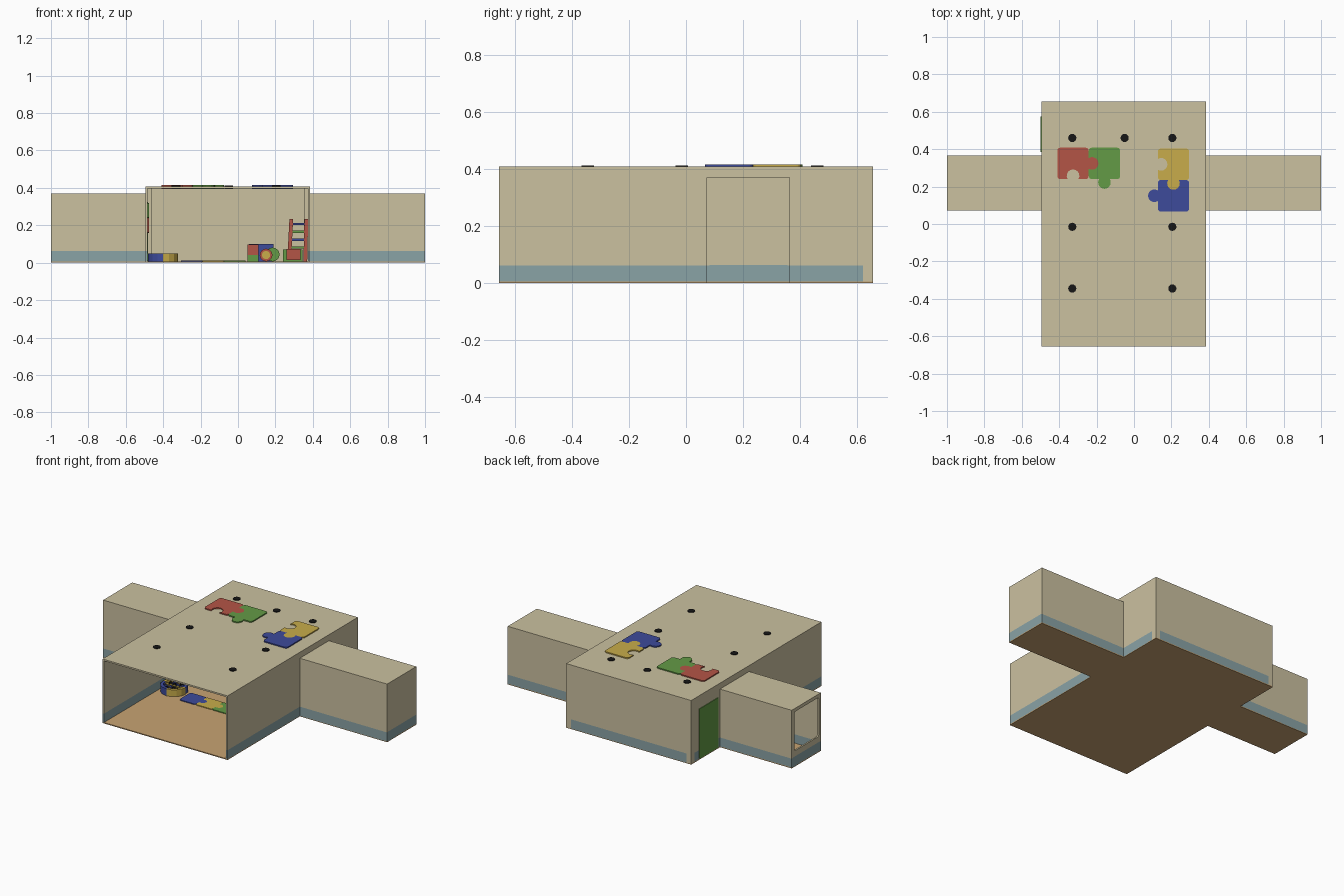
import bpy, bmesh, math
from mathutils import Vector, Matrix

if "Cube" in bpy.data.objects:
    bpy.data.objects.remove(bpy.data.objects["Cube"])

COLOURS = {
    "beige": (0.597, 0.533, 0.352), "grey_blue": (0.254, 0.366, 0.381),
    "wood": (0.58, 0.37, 0.17), "red": (0.456, 0.091, 0.061),
    "green": (0.127, 0.328, 0.061), "yellow": (0.578, 0.413, 0.07),
    "blue": (0.048, 0.07, 0.328), "black": (0.008, 0.008, 0.008),
}
MATS = {}
for key, rgb in COLOURS.items():
    MATS[key] = bpy.data.materials.new(key)
    MATS[key].diffuse_color = (*rgb, 1)


def finish(name, bm, *cols):
    bmesh.ops.recalc_face_normals(bm, faces=bm.faces)
    me = bpy.data.meshes.new(name)
    bm.to_mesh(me)
    bm.free()
    ob = bpy.data.objects.new(name, me)
    bpy.context.collection.objects.link(ob)
    for c in cols:
        me.materials.append(MATS[c])
    return ob


def box(name, x, y, z, col):
    bm = bmesh.new()
    size = (x[1] - x[0], y[1] - y[0], z[1] - z[0])
    mid = [(a + b) / 2 for a, b in (x, y, z)]
    bmesh.ops.create_cube(bm, size=1, matrix=Matrix.Translation(mid) @ Matrix.Diagonal((*size, 1)))
    return finish(name, bm, col)


def disc(name, centre, r, depth, col, axis="Z", seg=16):
    bm = bmesh.new()
    rot = Matrix.Rotation(math.pi / 2, 4, "X") if axis == "Y" else Matrix()
    bmesh.ops.create_cone(bm, cap_ends=True, segments=seg, radius1=r, radius2=r, depth=depth,
                          matrix=Matrix.Translation(centre) @ rot)
    return finish(name, bm, col)


def prism(name, pts, depth, col, matrix):
    """Extrude a flat outline along local z and place it."""
    bm = bmesh.new()
    f = bm.faces.new([bm.verts.new((p[0], p[1], 0)) for p in pts])
    ext = bmesh.ops.extrude_face_region(bm, geom=[f])
    bmesh.ops.translate(bm, verts=[v for v in ext["geom"] if isinstance(v, bmesh.types.BMVert)],
                        vec=(0, 0, depth))
    bm.transform(matrix)
    return finish(name, bm, col)


def outline(hw, hh, corner, knobs=(0, 0, 0, 0), r=0.034, off=0.018):
    """Rounded rectangle with tabs (1) or sockets (-1) on right, top, left, bottom."""
    pts = []
    for i in range(4):
        a, b = (hw, hh) if i % 2 == 0 else (hh, hw)
        side = []                       # side runs upward at local x = a
        if knobs[i]:
            half = math.acos(-off / r)
            for k in range(11):
                t = -half + 2 * half * k / 10
                side.append((a + knobs[i] * (off + r * math.cos(t)), r * math.sin(t)))
        for k in range(5):
            t = k / 4 * math.pi / 2
            side.append((a - corner + corner * math.cos(t), b - corner + corner * math.sin(t)))
        ang = i * math.pi / 2
        c, s = math.cos(ang), math.sin(ang)
        pts += [(c * x - s * y, s * x + c * y) for x, y in side]
    return pts


def puzzle(name, centre, size, knobs, col, depth, rot=Matrix()):
    k = size / 0.168
    pts = outline(size / 2, size / 2, 0.016 * k, knobs, 0.034 * k, 0.018 * k)
    return prism(name, pts, depth, col, Matrix.Translation(centre) @ rot)


def wall(name, x, y, top, band=0.062):
    """Wall with a painted skirting band."""
    box(name + "_skirting", x, y, (0.004, band), "grey_blue")
    box(name, x, y, (band, top), "beige")


XL, XR, YF, YB, T = -0.495, 0.385, -0.655, 0.655, 0.01
H, HC, CY0, CY1 = 0.408, 0.37, 0.072, 0.365

# floor and roof of the hall
box("hall_floor", (XL, XR), (YF, YB), (0, 0.006), "wood")
box("hall_roof", (XL, XR), (YF, YB), (H - T, H), "beige")

# hall side walls, corner posts and corridors
for side, x, s in (("left", XL, 1), ("right", XR, -1)):
    wx = tuple(sorted((x, x + s * T)))
    wall(side + "_wall_front", wx, (YF, CY0), H - T)
    wall(side + "_wall_back", wx, (CY1, 0.62), H - T)
    box(side + "_wall_lintel", wx, (CY0, CY1), (HC - T, H - T), "beige")
    box(side + "_corner_post", tuple(sorted((x, x + s * 0.033))), (0.62, YB), (0.004, H - T), "beige")
    end = -s
    cx = tuple(sorted((x, end)))
    box(side + "_corridor_floor", cx, (CY0, CY1), (0, 0.006), "wood")
    box(side + "_corridor_roof", cx, (CY0, CY1), (HC - T, HC), "beige")
    wall(side + "_corridor_front_wall", cx, (CY0, CY0 + T), HC - T)
    wall(side + "_corridor_back_wall", cx, (CY1 - T, CY1), HC - T)
    ex = tuple(sorted((end, end + s * T)))
    box(side + "_end_skirting", ex, (CY0 + T, CY1 - T), (0.004, 0.064), "grey_blue")
    panel = box(side + "_end_panel", ex, (CY0 + T, CY1 - T), (0.064, HC - T), "beige")
    # rounded window opening
    place = Matrix.Translation((end - 0.05, 0.2145, 0.2245)) @ Matrix(
        ((0, 0, 1, 0), (1, 0, 0, 0), (0, 1, 0, 0), (0, 0, 0, 1)))
    cutter = prism(side + "_window_cutter", outline(0.122, 0.124, 0.01), 0.1, "beige", place)
    cutter.hide_render = True
    cutter.hide_viewport = True
    cutter.display_type = "WIRE"
    mod = panel.modifiers.new("window", "BOOLEAN")
    mod.operation, mod.object, mod.solver = "DIFFERENCE", cutter, "EXACT"

# back wall, plain on the inside
wall("back_wall", (XL + 0.033, XR - 0.033), (YB - T, YB), H - T)
box("back_wall_lining", (XL + 0.033, XR - 0.033), (YB - 0.018, YB - T), (0.006, H - T), "beige")

# door in the left wall
box("door", (XL - 0.004, XL + T + 0.004), (0.385, 0.575), (0.008, 0.325), "green")

# ceiling spotlights showing through the roof
for x, y in [(-0.33, 0.46), (-0.05, 0.46), (0.205, 0.46)] + [
        (x, y) for x in (-0.33, 0.205) for y in (-0.015, -0.345)]:
    disc("spotlight", (x, y, 0.403), 0.022, 0.018, "black")

# puzzle panels through the roof
P = 0.168
puzzle("roof_puzzle_red", (-0.326, 0.324, 0.393), P, (1, 0, 0, -1), "red", 0.022)
puzzle("roof_puzzle_green", (-0.158, 0.324, 0.393), P, (0, 0, -1, 1), "green", 0.022)
puzzle("roof_puzzle_yellow", (0.211, 0.319, 0.393), P, (0, 0, -1, 1), "yellow", 0.022)
puzzle("roof_puzzle_blue", (0.211, 0.151, 0.393), P, (0, -1, 1, 0), "blue", 0.022)

# puzzle mats in a row on the hall floor
for i, col in enumerate(("blue", "yellow", "green")):
    puzzle("mat_" + col, (-0.247 + i * 0.115, -0.10, 0.006), 0.115,
           (1 if i < 2 else 0, 0, -1 if i else 0, 0), col, 0.005)

# play panel on the left wall
to_wall = Matrix(((0, 0, 1, 0), (1, 0, 0, 0), (0, 1, 0, 0), (0, 0, 0, 1)))
for i, col in enumerate(("red", "yellow", "green", "blue")):
    puzzle("wall_puzzle_" + col, (XL + T, -0.12 + 0.08 * (i % 2), 0.20 + 0.08 * (i // 2)), 0.08,
           (1 if i % 2 == 0 else 0, 0, -1 if i % 2 else 0, 0), col, 0.008, to_wall)

# round ball pit with alternating padded segments
bm = bmesh.new()
n, rings = 16, []
for i in range(n):
    a = 2 * math.pi * i / n
    rings.append([bm.verts.new((-0.40 + r * math.cos(a), -0.07 + r * math.sin(a), z))
                  for r, z in ((0.08, 0.006), (0.08, 0.05), (0.062, 0.05), (0.062, 0.006))])
for i in range(n):
    for k in range(4):
        a, b = rings[i], rings[(i + 1) % n]
        f = bm.faces.new((a[k], b[k], b[(k + 1) % 4], a[(k + 1) % 4]))
        f.material_index = (i // 4) % 2
finish("ball_pit_ring", bm, "blue", "yellow")
bm = bmesh.new()
for count, rad in ((1, 0), (6, 0.024), (12, 0.048)):
    for i in range(count):
        a = 2 * math.pi * i / count
        old = set(bm.faces)
        bmesh.ops.create_icosphere(bm, subdivisions=1, radius=0.012, matrix=Matrix.Translation(
            (-0.40 + rad * math.cos(a), -0.07 + rad * math.sin(a), 0.036)))
        for f in set(bm.faces) - old:
            f.material_index = i % 3
finish("ball_pit_balls", bm, "yellow", "blue", "black")
disc("ball_pit_base", (-0.40, -0.07, 0.018), 0.062, 0.024, "blue")

# climbing ladder by the right wall
for x0, x1 in ((0.263, 0.275), (0.35, 0.355)):
    pts = [(x0, 0.006), (x0 + 0.02, 0.006), (x1 + 0.02, 0.233), (x1, 0.233)]
    rail = Matrix.Translation((0, 0.51, 0)) @ Matrix.Rotation(math.pi / 2, 4, "X")
    prism("ladder_rail", pts, 0.022, "red", rail)
for i, col in enumerate(("green", "blue", "green", "blue")):
    z = 0.075 + i * 0.042
    box("ladder_rung", (0.285, 0.355), (0.493, 0.505), (z, z + 0.012), col)

# soft play blocks
box("play_block_red", (0.05, 0.11), (0.42, 0.48), (0.042, 0.098), "red")
box("play_block_green", (0.05, 0.11), (0.42, 0.48), (0.006, 0.042), "green")
box("play_block_blue", (0.06, 0.19), (0.50, 0.56), (0.006, 0.10), "blue")
disc("play_roller_green", (0.185, 0.455, 0.044), 0.037, 0.06, "green", "Y")
disc("play_roller_red", (0.15, 0.415, 0.041), 0.034, 0.02, "red", "Y")
disc("play_roller_yellow", (0.15, 0.406, 0.041), 0.022, 0.008, "yellow", "Y")
box("play_step_red", (0.26, 0.335), (0.41, 0.48), (0.014, 0.072), "red")
box("play_step_green", (0.24, 0.345), (0.42, 0.48), (0.006, 0.07), "green")

for m in bpy.data.materials:
    if m.users and not m.is_grease_pencil:
        m.use_nodes = True
        m.node_tree.nodes["Principled BSDF"].inputs["Base Color"].default_value = m.diffuse_color
